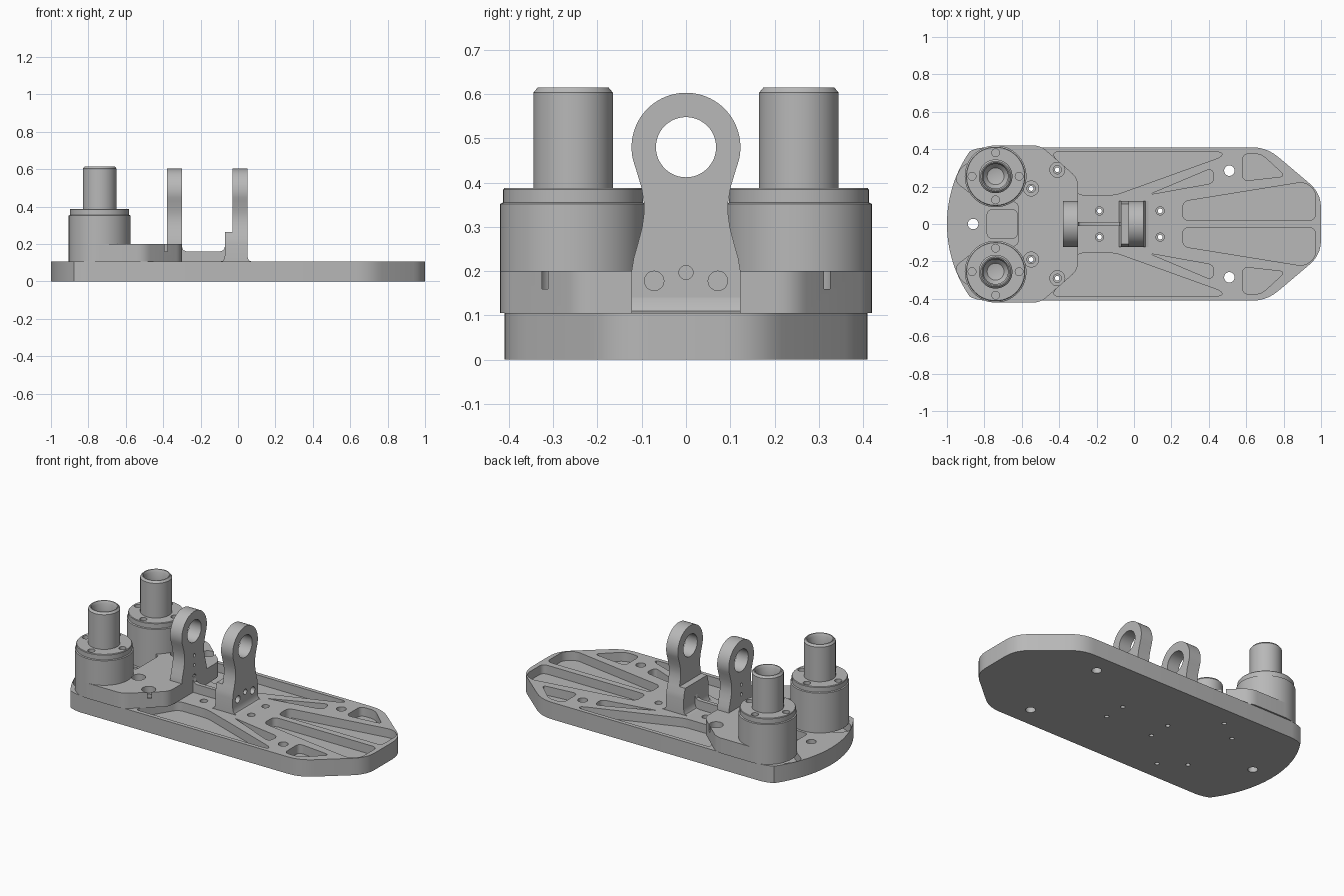
import bpy, bmesh
from math import sin, cos, radians, pi
from mathutils import Vector

if "Cube" in bpy.data.objects:
    bpy.data.objects.remove(bpy.data.objects["Cube"], do_unlink=True)

steel = bpy.data.materials.new("machined_grey")
steel.use_nodes = True
GREY = (0.48, 0.48, 0.48, 1)
steel.diffuse_color = GREY
steel.node_tree.nodes["Principled BSDF"].inputs["Base Color"].default_value = GREY

AXES = {"x": lambda u, v, w: (w, u, v),
        "y": lambda u, v, w: (u, w, v),
        "z": lambda u, v, w: (u, v, w)}
TOP = 0.105        # top of the base
FLOOR = 0.05       # pocket floor
PLATE = 0.2        # top of the bracket plate
TOWER = (-0.74, 0.255)


def finish(name, bm):
    bmesh.ops.recalc_face_normals(bm, faces=bm.faces)
    mesh = bpy.data.meshes.new(name)
    bm.to_mesh(mesh)
    bm.free()
    mesh.materials.append(steel)
    obj = bpy.data.objects.new(name, mesh)
    bpy.context.collection.objects.link(obj)
    return obj


def prism(name, outline, low, high, axis="z"):
    """Extrude a flat outline along an axis."""
    bm = bmesh.new()
    place = AXES[axis]
    rings = [[bm.verts.new(place(u, v, w)) for u, v in outline] for w in (low, high)]
    n = len(outline)
    for ring in rings:
        bm.faces.new(ring)
    for i in range(n):
        j = (i + 1) % n
        bm.faces.new((rings[0][i], rings[0][j], rings[1][j], rings[1][i]))
    return finish(name, bm)


def arc(cx, cy, r, start, end, steps):
    angles = [radians(start + (end - start) * i / steps) for i in range(steps + 1)]
    return [(cx + r * cos(a), cy + r * sin(a)) for a in angles]


def circle(cx, cy, r, n=32):
    return arc(cx, cy, r, 0, 360, n)[:-1]


def rounded(points, radius, steps=5):
    """Round every corner of a polygon."""
    pts = [Vector(p) for p in points]
    out = []
    for i, p in enumerate(pts):
        ends = []
        for q in (pts[i - 1], pts[(i + 1) % len(pts)]):
            d = q - p
            ends.append(p + d.normalized() * min(radius, d.length * 0.45))
        for k in range(steps + 1):
            t = k / steps
            b = ends[0] * (1 - t) ** 2 + p * 2 * t * (1 - t) + ends[1] * t ** 2
            out.append((b.x, b.y))
    return out


def flip(points):
    return [(x, -y) for x, y in points]


def cut(obj, outline, low, high, axis="z"):
    cutter = prism("cutter", outline, low, high, axis)
    cutter.hide_render = True
    mod = obj.modifiers.new("cut", "BOOLEAN")
    mod.operation, mod.solver, mod.object = "DIFFERENCE", "EXACT", cutter
    bpy.context.view_layer.objects.active = obj
    bpy.ops.object.modifier_apply(modifier=mod.name)
    bpy.data.objects.remove(cutter, do_unlink=True)


def turned(name, cx, cy, profile, steps=64):
    """Lathe a profile of (radius, height) about a vertical axis."""
    bm = bmesh.new()
    verts = [bm.verts.new((cx + r, cy, z)) for r, z in profile]
    edges = [bm.edges.new(pair) for pair in zip(verts, verts[1:])]
    bmesh.ops.spin(bm, geom=verts + edges, cent=(cx, cy, 0), axis=(0, 0, 1),
                   angle=2 * pi, steps=steps)
    bmesh.ops.remove_doubles(bm, verts=bm.verts, dist=0.0002)
    return finish(name, bm)


def smooth(objects):
    bpy.ops.object.select_all(action="DESELECT")
    for obj in objects:
        obj.select_set(True)
    bpy.context.view_layer.objects.active = objects[0]
    bpy.ops.object.shade_smooth_by_angle(angle=radians(30))


# Base: curved rear end, tapered nose
nose = rounded([(1, -0.165), (1, 0.165), (0.71, 0.41), (0.3, 0.41),
                (0.3, -0.41), (0.71, -0.41)], 0.08)
nose = [p for p in nose if p[0] > 0.4]
tail = [(-0.8, 0.41), (-0.84, 0.403)] + arc(-0.32, 0, 0.68, 145, 215, 28) \
    + [(-0.84, -0.403), (-0.8, -0.41)]
split = [i for i, p in enumerate(nose) if p[1] > 0][-1] + 1
base = prism("base", nose[:split] + tail + nose[split:], 0, TOP)

# Lightening pockets
pockets = [
    [(0.26, 0.02), (0.26, 0.12), (0.91, 0.225), (0.97, 0.18), (0.97, 0.02)],
    [(0.58, 0.23), (0.58, 0.375), (0.68, 0.375), (0.81, 0.255)],
    [(0.08, 0.157), (0.42, 0.3), (0.43, 0.22)],
    [(-0.44, 0.385), (0.47, 0.385), (0.47, 0.36), (-0.1, 0.155), (-0.3, 0.155)],
    [(-0.96, 0.23), (-0.92, 0.31), (-0.8, 0.36), (-0.72, 0.2), (-0.79, 0.1)],
]
for p in pockets:
    shape = rounded(p, 0.035)
    cut(base, shape, FLOOR, 0.2)
    cut(base, flip(shape), FLOOR, 0.2)
cut(base, rounded([(-0.785, 0.075), (-0.625, 0.075), (-0.625, -0.075),
                   (-0.785, -0.075)], 0.025), FLOOR, 0.2)

# Base holes: three large, four small stepped
for x, y in ((-0.86, 0), (0.51, 0.285), (0.51, -0.285)):
    cut(base, circle(x, y, 0.028), -0.1, 0.2)
for x in (-0.185, 0.14):
    for y in (-0.07, 0.07):
        cut(base, circle(x, y, 0.022, 24), 0.085, 0.2)
        cut(base, circle(x, y, 0.013, 16), -0.1, 0.2)

# Bracket plate under the towers
half = rounded([(-0.3, 0), (-0.3, 0.245), (-0.5, 0.42), (-0.74, 0.42),
                (-0.74, 0)], 0.04)
half = [p for p in half if p[1] > 0.19 and p[0] > -0.6]
half += arc(*TOWER, 0.165, 90, 305, 36) + [(-0.623, 0.105), (-0.62, 0.09)]
plate = prism("bracket_plate", half + flip(half)[::-1], TOP, PLATE)
for x, y in ((-0.41, 0.29), (-0.55, 0.19)):
    for s in (-1, 1):
        cut(plate, circle(x, s * y, 0.04), PLATE - 0.04, 0.3)
        cut(plate, circle(x, s * y, 0.022, 24), 0, 0.3)
        cut(base, circle(x, s * y, 0.013, 16), -0.1, 0.2)

# Towers: body, flange and hollow guide post
parts = [base, plate]
profile = [(0, PLATE), (0.165, PLATE), (0.165, 0.352), (0.158, 0.355),
           (0.158, 0.384), (0.155, 0.388), (0.09, 0.388), (0.09, 0.603),
           (0.08, 0.615), (0.074, 0.615), (0.066, 0.6), (0.066, 0.54),
           (0.045, 0.515), (0, 0.505)]
for side, s in (("left", 1), ("right", -1)):
    cx, cy = TOWER[0], s * TOWER[1]
    tower = turned(side + "_guide_tower", cx, cy, profile)
    for k in range(4):
        a = k * pi / 2
        cut(tower, circle(cx + 0.126 * cos(a), cy + 0.126 * sin(a), 0.021, 20),
            0.35, 0.5)
    parts.append(tower)

# Clevis lugs with waisted outline
waist = [(0.123, 0.08), (0.123, 0.2), (0.118, 0.23), (0.108, 0.265),
         (0.099, 0.3), (0.095, 0.33), (0.095, 0.355), (0.101, 0.39),
         (0.113, 0.43)]
eye = arc(0, 0.48, 0.123, -14, 194, 48)
mirrored = [(-y, z) for y, z in waist[::-1]]
lug_shape = waist + eye + mirrored
foot_shape = waist[:4] + mirrored[-4:]
rear_lug = prism("rear_lug", lug_shape, -0.38, -0.3, "x")
front_lug = prism("front_lug", lug_shape, -0.03, 0.05, "x")
foot = prism("front_lug_foot", foot_shape, -0.07, -0.03, "x")
for lug, face in ((rear_lug, -0.3), (front_lug, 0.05)):
    cut(lug, circle(0, 0.48, 0.068, 48), -1, 1, "x")
    for y in (-0.072, 0.072):
        cut(lug, circle(y, 0.178, 0.022, 24), face - 0.03, face + 0.05, "x")
    cut(lug, circle(0, 0.197, 0.016, 20), face - 0.02, face + 0.05, "x")
for z in (0.27, 0.33):
    cut(rear_lug, circle(0, z, 0.01, 16), -1, 0, "x")

# Fillets at the front lug foot, and the thin web between the lugs
fillet = [(0.045, 0.09), (0.045, 0.14), (0.05, 0.14), (0.053, 0.122),
          (0.061, 0.11), (0.078, TOP), (0.078, 0.09)]
toe = prism("front_fillet", fillet, -0.123, 0.123, "y")
heel = prism("rear_fillet", [(-x - 0.02, z) for x, z in fillet], -0.123, 0.123, "y")
web = prism("centre_web", [(-0.31, 0.08), (-0.31, 0.185), (-0.3, 0.185),
                           (-0.293, 0.167), (-0.275, 0.16), (-0.095, 0.16),
                           (-0.077, 0.167), (-0.07, 0.185), (-0.06, 0.185),
                           (-0.06, 0.08)], -0.012, 0.012, "y")

smooth(parts + [rear_lug, front_lug, foot, toe, heel, web])
